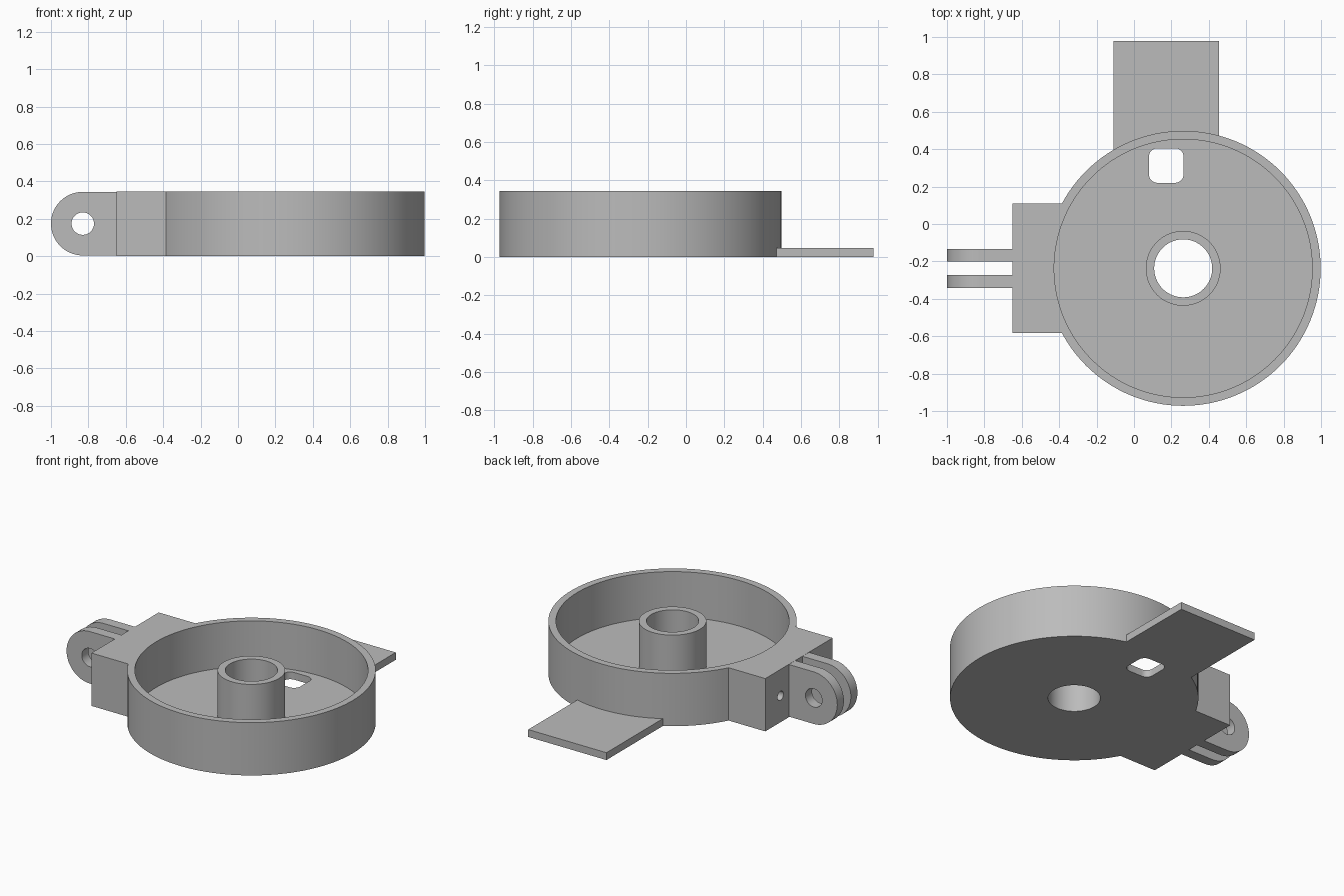
import bpy
import math

if "Cube" in bpy.data.objects:
    bpy.data.objects.remove(bpy.data.objects["Cube"], do_unlink=True)

grey = bpy.data.materials.new("plain_grey")
grey.use_nodes = True
colour = (0.5, 0.5, 0.5, 1)
grey.diffuse_color = colour
grey.node_tree.nodes["Principled BSDF"].inputs["Base Color"].default_value = colour

CX, CY, H, FLOOR = 0.263, -0.237, 0.345, 0.047


def finish_primitive(name):
    ob = bpy.context.object
    ob.name = name
    bpy.ops.object.transform_apply(location=True, rotation=True, scale=True)
    ob.data.materials.append(grey)
    return ob


def cylinder(name, r, lo, hi, a=CX, b=CY, axis="Z", sides=128):
    """Cylinder from lo to hi along an axis; a, b are the other two coordinates."""
    mid = (lo + hi) / 2
    loc, rot = {
        "X": ((mid, a, b), (0, math.pi / 2, 0)),
        "Y": ((a, mid, b), (math.pi / 2, 0, 0)),
        "Z": ((a, b, mid), (0, 0, 0)),
    }[axis]
    bpy.ops.mesh.primitive_cylinder_add(vertices=sides, radius=r, depth=hi - lo,
                                        location=loc, rotation=rot)
    return finish_primitive(name)


def box(name, lo, hi):
    bpy.ops.mesh.primitive_cube_add(size=1, location=[(p + q) / 2 for p, q in zip(lo, hi)])
    bpy.context.object.scale = [q - p for p, q in zip(lo, hi)]
    return finish_primitive(name)


def apply(ob, mod):
    bpy.context.view_layer.objects.active = ob
    bpy.ops.object.modifier_apply(modifier=mod.name)


def combine(ob, tool, operation):
    mod = ob.modifiers.new(operation, "BOOLEAN")
    mod.operation, mod.solver, mod.object = operation, "EXACT", tool
    apply(ob, mod)
    bpy.data.objects.remove(tool, do_unlink=True)


def bevel(ob, width, segments, axis=None):
    """Round all sharp edges, or only the edges parallel to one axis."""
    mod = ob.modifiers.new("round", "BEVEL")
    mod.width, mod.segments = width, segments
    if axis is not None:
        weight = ob.data.attributes.new("bevel_weight_edge", "FLOAT", "EDGE")
        for e in ob.data.edges:
            p, q = (ob.data.vertices[i].co for i in e.vertices)
            weight.data[e.index].value = float(abs((p - q).normalized()[axis]) > 0.9)
        mod.limit_method = "WEIGHT"
    else:
        mod.limit_method, mod.angle_limit = "ANGLE", math.radians(40)
    apply(ob, mod)


def shade(ob):
    bpy.ops.object.select_all(action="DESELECT")
    ob.select_set(True)
    bpy.context.view_layer.objects.active = ob
    bpy.ops.object.shade_smooth_by_angle(angle=math.radians(30))


# Round tray with side block and flat tongue
tray = cylinder("tray", 0.735, 0, H)
combine(tray, box("block", (-0.65, CY - 0.347, 0), (0, CY + 0.347, H)), "UNION")
combine(tray, box("tongue", (-0.11, 0.25, 0), (0.455, 0.978, 0.048)), "UNION")
combine(tray, cylinder("hollow", 0.69, FLOOR, 0.6), "DIFFERENCE")

# Central hub and bore
combine(tray, cylinder("hub", 0.2, 0.01, H), "UNION")
combine(tray, cylinder("bore", 0.155, -0.2, 0.6), "DIFFERENCE")

# Rounded square opening in the floor
slot = box("slot", (0.08, 0.22, -0.1), (0.265, 0.405, 0.2))
bevel(slot, 0.045, 8, axis=2)
combine(tray, slot, "DIFFERENCE")

# Screw holes in the block, either side of the hinge
for side in (-1, 1):
    hole = cylinder("screw_hole", 0.03, -0.8, -0.5, CY + side * 0.19, H / 2, "X", 32)
    combine(tray, hole, "DIFFERENCE")
shade(tray)

# Pair of hinge lugs with rounded ends and pin holes
PX, PZ, R = -0.83, 0.174, 0.17
for name, side in (("hinge_lug_front", -1), ("hinge_lug_back", 1)):
    y0, y1 = sorted((CY + side * 0.036, CY + side * 0.104))
    lug = cylinder(name, R, y0, y1, PX, PZ, "Y", 64)
    # Stretch the inner half of the disc into a straight arm
    combine(lug, box("arm", (PX, y0, PZ - R), (-0.63, y1, PZ + R)), "UNION")
    bevel(lug, 0.012, 3)
    combine(lug, cylinder("pin", 0.06, -1, 1, PX, PZ, "Y", 48), "DIFFERENCE")
    shade(lug)
